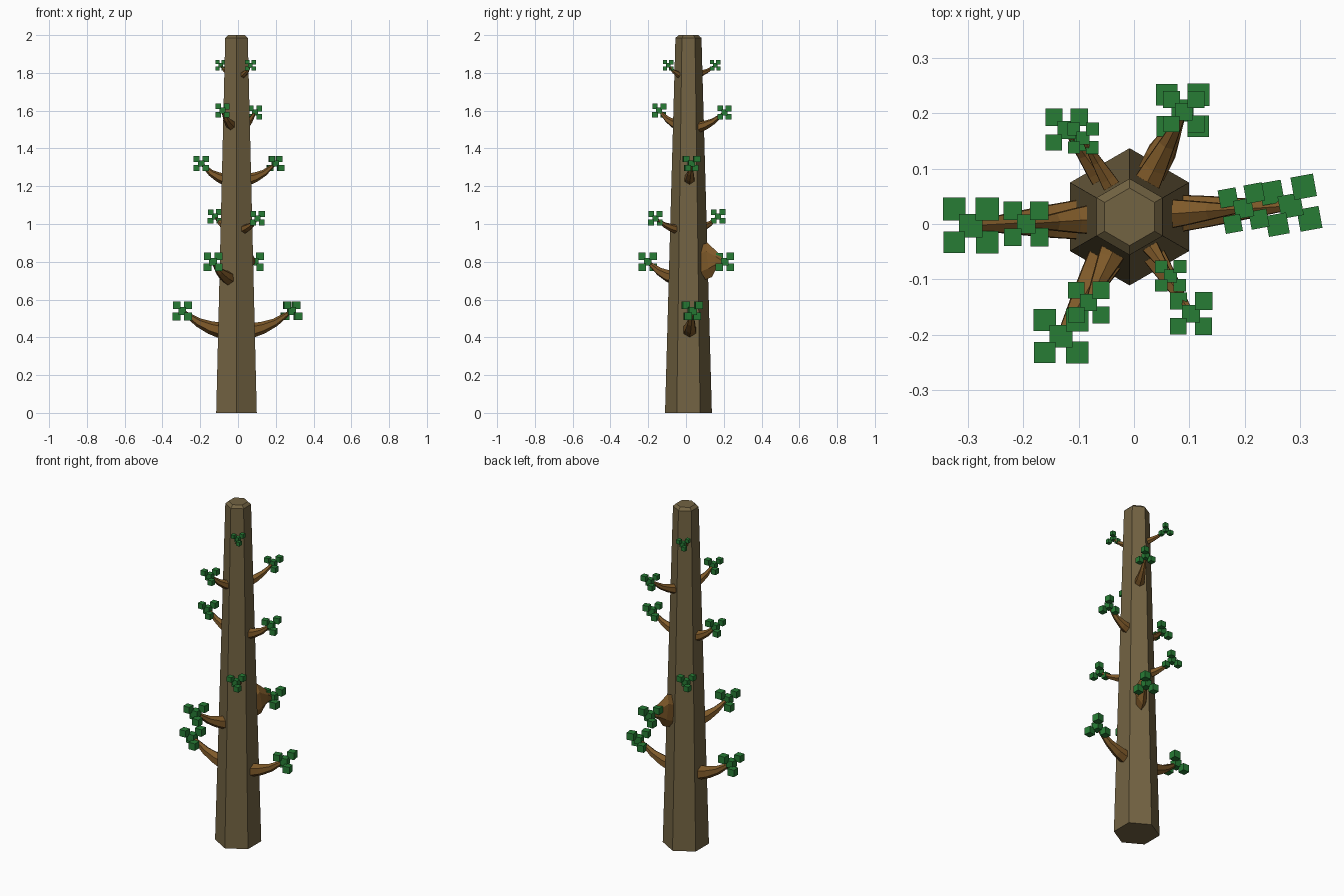
import bpy, bmesh, math
from mathutils import Vector, Matrix

if "Cube" in bpy.data.objects:
    bpy.data.objects.remove(bpy.data.objects["Cube"])

AXIS = Vector((-0.008, 0.013, 0))


def material(name, rgb):
    m = bpy.data.materials.new(name)
    m.diffuse_color = (*rgb, 1)
    m.use_nodes = True
    m.node_tree.nodes["Principled BSDF"].inputs["Base Color"].default_value = m.diffuse_color
    return m


bark = material("bark", (0.17, 0.125, 0.055))
wood = material("branch_wood", (0.21, 0.10, 0.022))
green = material("leaf_green", (0.02, 0.20, 0.035))


def finish(bm, name, mat):
    bmesh.ops.recalc_face_normals(bm, faces=bm.faces)
    me = bpy.data.meshes.new(name)
    bm.to_mesh(me)
    bm.free()
    me.materials.append(mat)
    ob = bpy.data.objects.new(name, me)
    bpy.context.collection.objects.link(ob)
    return ob


def loft(name, mat, rings):
    """Six-sided tube; each ring is (centre, side axis, up axis)."""
    bm = bmesh.new()
    loops = []
    for c, u, v in rings:
        loops.append([bm.verts.new(c + u * math.sin(a) + v * math.cos(a))
                      for a in (math.tau * i / 6 for i in range(6))])
    for a, b in zip(loops, loops[1:]):
        for i in range(6):
            j = (i + 1) % 6
            bm.faces.new((a[i], a[j], b[j], b[i]))
    bm.faces.new(loops[0])
    bm.faces.new(loops[-1])
    return finish(bm, name, mat)


# Tapered hexagonal trunk with a chamfered top
loft("trunk", bark, [(AXIS + Vector((0, 0, z)), Vector((r, 0, 0)), Vector((0, r, 0)))
                     for z, r in ((0, 0.124), (1.985, 0.069), (2.0, 0.052))])


def branch(name, direction, path):
    """Path points are (distance from axis, height, half width, half height)."""
    side = Vector((-direction.y, direction.x, 0))
    pts = [AXIS + direction * d + Vector((0, 0, z)) for d, z, _, _ in path]
    rings = []
    for i, p in enumerate(pts):
        t = (pts[min(i + 1, len(pts) - 1)] - pts[max(i - 1, 0)]).normalized()
        rings.append((p, side * path[i][2], side.cross(t) * -path[i][3]))
    loft(name, wood, rings)


def leaf_tuft(name, centre, size, spin):
    """Core cube with four cubes on alternate corners."""
    bm = bmesh.new()
    off, turn = size * 0.3, Matrix.Rotation(spin, 4, 'Z')
    for corner, s in (((0, 0, 0), 0.42), ((1, 1, 1), 0.42), ((-1, -1, 1), 0.39),
                      ((1, -1, -1), 0.41), ((-1, 1, -1), 0.41)):
        bmesh.ops.create_cube(bm, size=size * s, matrix=Matrix.Translation(centre) @ turn
                              @ Matrix.Translation(Vector(corner) * off))
    finish(bm, name, green)


# Leaf centre, height of branch base, base radius, tuft size, tuft spin
SPECS = [
    ((-0.295, -0.003, 0.54), 0.435, 0.043, 0.100, 0),
    ((0.283, 0.033, 0.54), 0.435, 0.040, 0.098, 0.18),
    ((-0.132, -0.203, 0.80), 0.710, 0.040, 0.098, 0),
    ((0.088, 0.205, 0.80), None, 0.030, 0.095, 0),
    ((0.103, -0.162, 1.03), 0.970, 0.026, 0.076, 0),
    ((-0.122, 0.170, 1.04), 0.975, 0.026, 0.076, 0),
    ((-0.195, 0.000, 1.32), 1.235, 0.032, 0.080, 0),
    ((0.198, 0.028, 1.32), 1.235, 0.032, 0.080, 0.18),
    ((-0.082, -0.142, 1.60), 1.520, 0.030, 0.074, 0),
    ((0.090, 0.203, 1.59), 1.510, 0.030, 0.074, 0),
    ((0.066, -0.094, 1.84), 1.785, 0.020, 0.056, 0),
    ((-0.092, 0.155, 1.84), 1.790, 0.020, 0.056, 0),
]

# Branches and their leaf tufts
for n, (leaf, z0, r, size, spin) in enumerate(SPECS, 1):
    centre = Vector(leaf)
    flat = Vector((leaf[0], leaf[1], 0)) - AXIS
    reach, direction = flat.length, flat.normalized()
    if z0 is None:
        # swollen branch stub
        path = [(0.07, 0.79, 0.03, 0.09), (0.125, 0.81, 0.03, 0.092),
                (0.168, 0.805, 0.02, 0.045), (0.20, 0.80, 0.012, 0.015)]
    else:
        start = 0.107 - 0.0235 * z0 - 0.02
        span, rise = reach - start, leaf[2] - z0
        path = [(start + span * f, z0 + rise * h, r * k, r * k)
                for f, h, k in ((0, 0, 1), (0.3, 0.16, 0.8),
                                (0.6, 0.42, 0.55), (0.95, 0.92, 0.25))]
    branch(f"branch_{n}", direction, path)
    leaf_tuft(f"leaf_tuft_{n}", centre, size, spin)
